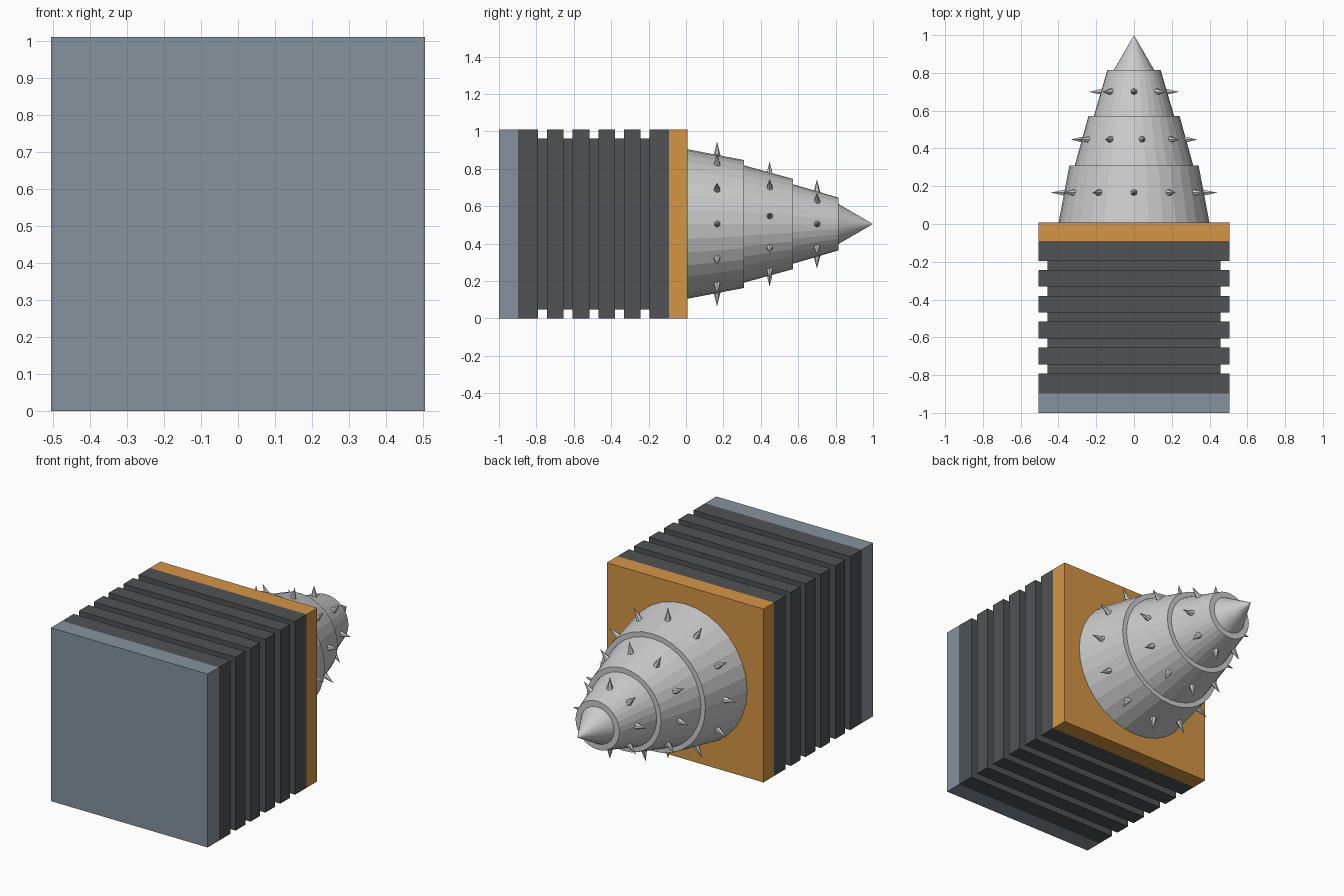
import bpy, bmesh
from math import cos, sin, pi, radians
from mathutils import Matrix, Vector

if "Cube" in bpy.data.objects:
    bpy.data.objects.remove(bpy.data.objects["Cube"])

CZ = 0.505    # drill axis height
HALF = 0.505  # half width of the square housing


def material(name, color):
    m = bpy.data.materials.new(name)
    m.diffuse_color = (*color, 1)
    m.use_nodes = True
    m.node_tree.nodes["Principled BSDF"].inputs["Base Color"].default_value = m.diffuse_color
    return m


def finish(bm, name, mat=None):
    bmesh.ops.recalc_face_normals(bm, faces=bm.faces)
    me = bpy.data.meshes.new(name)
    bm.to_mesh(me)
    bm.free()
    if mat:
        me.materials.append(mat)
    ob = bpy.data.objects.new(name, me)
    bpy.context.collection.objects.link(ob)
    return ob


def square_stack(name, profile, mat):
    """Loft square sections (y, half width) along the drill axis."""
    bm = bmesh.new()
    rings = [[bm.verts.new((sx * h, y, CZ + sz * h))
              for sx, sz in ((-1, -1), (1, -1), (1, 1), (-1, 1))] for y, h in profile]
    for a, b in zip(rings, rings[1:]):
        for i in range(4):
            j = (i + 1) % 4
            bm.faces.new((a[i], a[j], b[j], b[i]))
    bm.faces.new(rings[0])
    bm.faces.new(rings[-1])
    return finish(bm, name, mat)


def drill_section(name, y0, r0, y1, r1):
    bm = bmesh.new()
    mat = Matrix.Translation((0, (y0 + y1) / 2, CZ)) @ Matrix.Rotation(-pi / 2, 4, 'X')
    bmesh.ops.create_cone(bm, cap_ends=True, segments=32, radius1=r0, radius2=r1,
                          depth=y1 - y0, matrix=mat)
    return finish(bm, name)


def spike_ring(name, y, base, tip, count, offset):
    bm = bmesh.new()
    for k in range(count):
        a = radians(offset) + 2 * pi * k / count
        d = Vector((cos(a), 0, sin(a)))
        pos = Vector((0, y, CZ)) + d * (base + tip) / 2
        bmesh.ops.create_cone(bm, cap_ends=True, segments=6, radius1=0.02, radius2=0,
                              depth=tip - base,
                              matrix=Matrix.Translation(pos) @ d.to_track_quat('Z', 'Y').to_matrix().to_4x4())
    return finish(bm, name)


steel = material("blue_steel", (0.24, 0.29, 0.34))
dark = material("dark_rubber", (0.08, 0.085, 0.09))
orange = material("orange", (0.66, 0.30, 0.06))

# Housing: rear plate, ribbed block, front plate
square_stack("rear_plate", [(-1.0, HALF), (-0.897, HALF)], steel)
ribs = [(-0.897, HALF)]
for i in range(5):
    y = -0.791 + i * 0.137
    ribs += [(y, HALF), (y, 0.457), (y + 0.048, 0.457), (y + 0.048, HALF)]
square_stack("ribbed_housing", ribs + [(-0.09, HALF)], dark)
square_stack("drill_mount_plate", [(-0.09, HALF), (0.008, HALF)], orange)

# Stepped drill head
drill_section("drill_base", 0.005, 0.40, 0.31, 0.342)
drill_section("drill_middle", 0.305, 0.315, 0.573, 0.241)
drill_section("drill_front", 0.57, 0.213, 0.815, 0.141)
drill_section("drill_tip", 0.81, 0.11, 1.0, 0.0)

# Rings of spikes
spike_ring("base_spikes", 0.166, 0.36, 0.441, 12, 0)
spike_ring("middle_spikes", 0.447, 0.265, 0.34, 10, 9)
spike_ring("front_spikes", 0.70, 0.165, 0.238, 8, 0)
